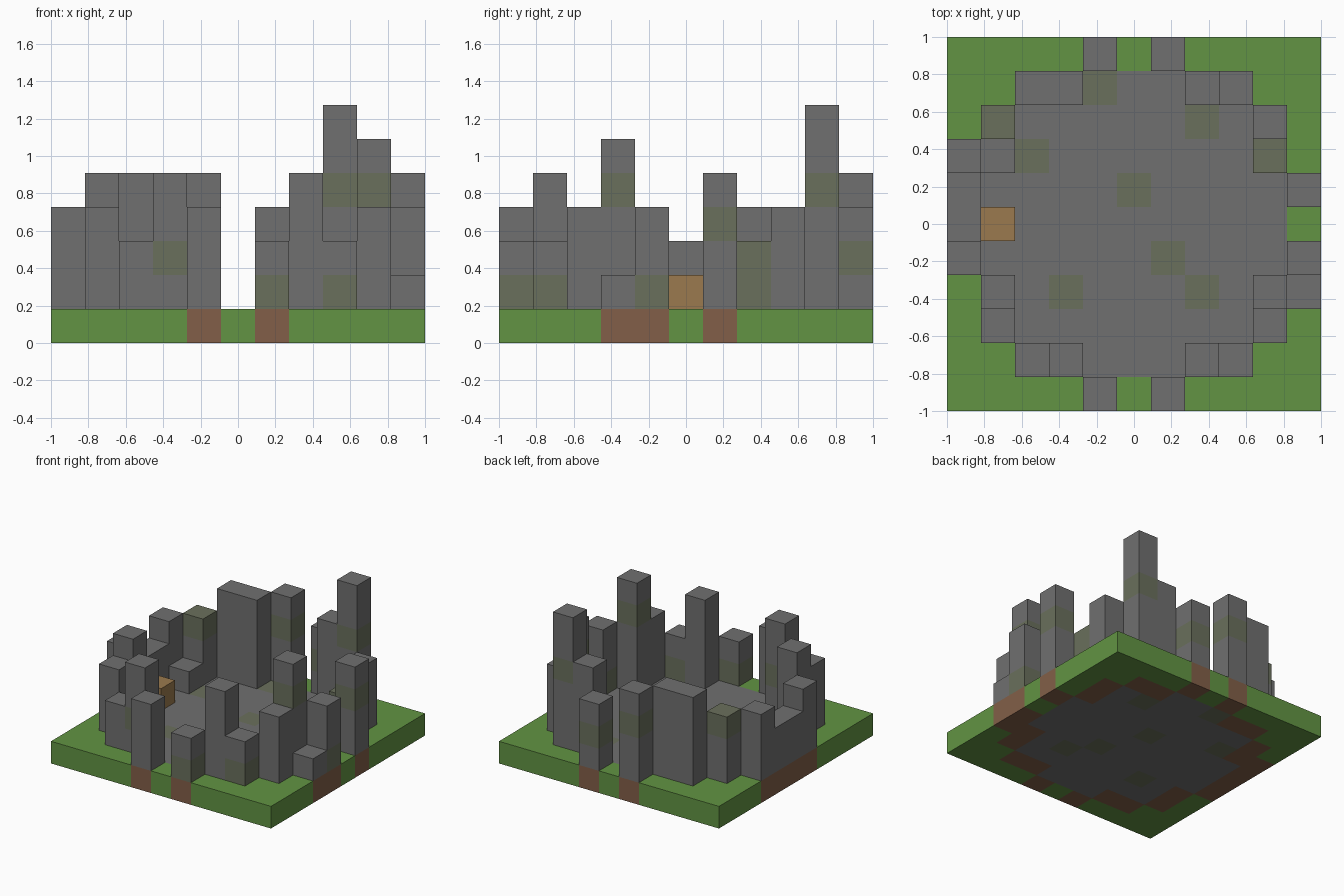
import bpy, bmesh
from mathutils import Vector

cube = bpy.data.objects.get("Cube")
if cube:
    bpy.data.objects.remove(cube, do_unlink=True)

# Plan from back row to front row: . grass, f paved floor, digit = wall top in blocks
PLAN = [
    "....5.4....",
    "..55fff57..",
    ".4fffffff4.",
    "42fffffff3.",
    "3fffffffff5",
    "3fffffffff.",
    "4fffffffff4",
    ".5fffffff62",
    ".4fffffff4.",
    "..35fff53..",
    "....4.3....",
]
N = len(PLAN)
S = 2 / N

# Mossy blocks: (column, row from front, layer)
MOSS_WALL = {(8, 9, 4), (9, 3, 4), (4, 10, 3), (6, 10, 2), (1, 8, 3), (9, 7, 1),
             (9, 7, 2), (10, 6, 3), (10, 4, 1), (6, 0, 1), (8, 1, 1), (3, 1, 2)}
MOSS_FLOOR = {(4, 9, 0), (7, 8, 0), (2, 7, 0), (5, 6, 0), (6, 4, 0), (3, 3, 0), (7, 3, 0)}
CHEST = (1, 5, 1)


def material(name, rgb):
    linear = [((c / 255 + 0.055) / 1.055) ** 2.4 for c in rgb]
    mat = bpy.data.materials.new(name)
    mat.use_nodes = True
    mat.diffuse_color = (*linear, 1)
    bsdf = mat.node_tree.nodes["Principled BSDF"]
    bsdf.inputs["Base Color"].default_value = (*linear, 1)
    return mat


grass = material("grass green", (98, 148, 67))
dirt = material("dirt brown", (130, 95, 72))
stone = material("stone grey", (112, 112, 112))
moss = material("mossy stone", (106, 112, 92))
wood = material("chest wood", (155, 122, 78))

# Sort every block into a part
parts = {name: set() for name in ("grass_border", "dirt_footing", "stone_floor",
                                  "mossy_floor", "ruined_wall", "mossy_wall", "chest")}
for row, line in enumerate(reversed(PLAN)):
    for col, mark in enumerate(line):
        ground = (col, row, 0)
        if mark == ".":
            parts["grass_border"].add(ground)
        elif mark == "f":
            parts["mossy_floor" if ground in MOSS_FLOOR else "stone_floor"].add(ground)
        else:
            parts["dirt_footing"].add(ground)
            for layer in range(1, int(mark)):
                block = (col, row, layer)
                parts["mossy_wall" if block in MOSS_WALL else "ruined_wall"].add(block)
parts["chest"].add(CHEST)
filled = set().union(*parts.values())


def build(name, blocks, mat):
    """Outer skin of a set of blocks, with coplanar faces merged."""
    bm = bmesh.new()
    for block in sorted(blocks):
        corner = Vector(block)
        for axis in range(3):
            for side in (0, 1):
                step = [0, 0, 0]
                step[axis] = 2 * side - 1
                if tuple(a + b for a, b in zip(block, step)) in filled:
                    continue
                u, v, start = Vector((0, 0, 0)), Vector((0, 0, 0)), corner.copy()
                u[(axis + 1) % 3] = 1
                v[(axis + 2) % 3] = 1
                start[axis] += side
                ring = [start, start + u, start + u + v, start + v]
                if not side:
                    ring.reverse()
                bm.faces.new([bm.verts.new(p * S - Vector((1, 1, 0))) for p in ring])
    bmesh.ops.remove_doubles(bm, verts=bm.verts, dist=S / 100)
    bmesh.ops.dissolve_limit(bm, angle_limit=0.01, verts=bm.verts, edges=bm.edges)
    mesh = bpy.data.meshes.new(name)
    bm.to_mesh(mesh)
    bm.free()
    mesh.materials.append(mat)
    bpy.context.collection.objects.link(bpy.data.objects.new(name, mesh))


colours = {"grass_border": grass, "dirt_footing": dirt, "stone_floor": stone,
           "mossy_floor": moss, "ruined_wall": stone, "mossy_wall": moss, "chest": wood}
for name, blocks in parts.items():
    build(name, blocks, colours[name])
